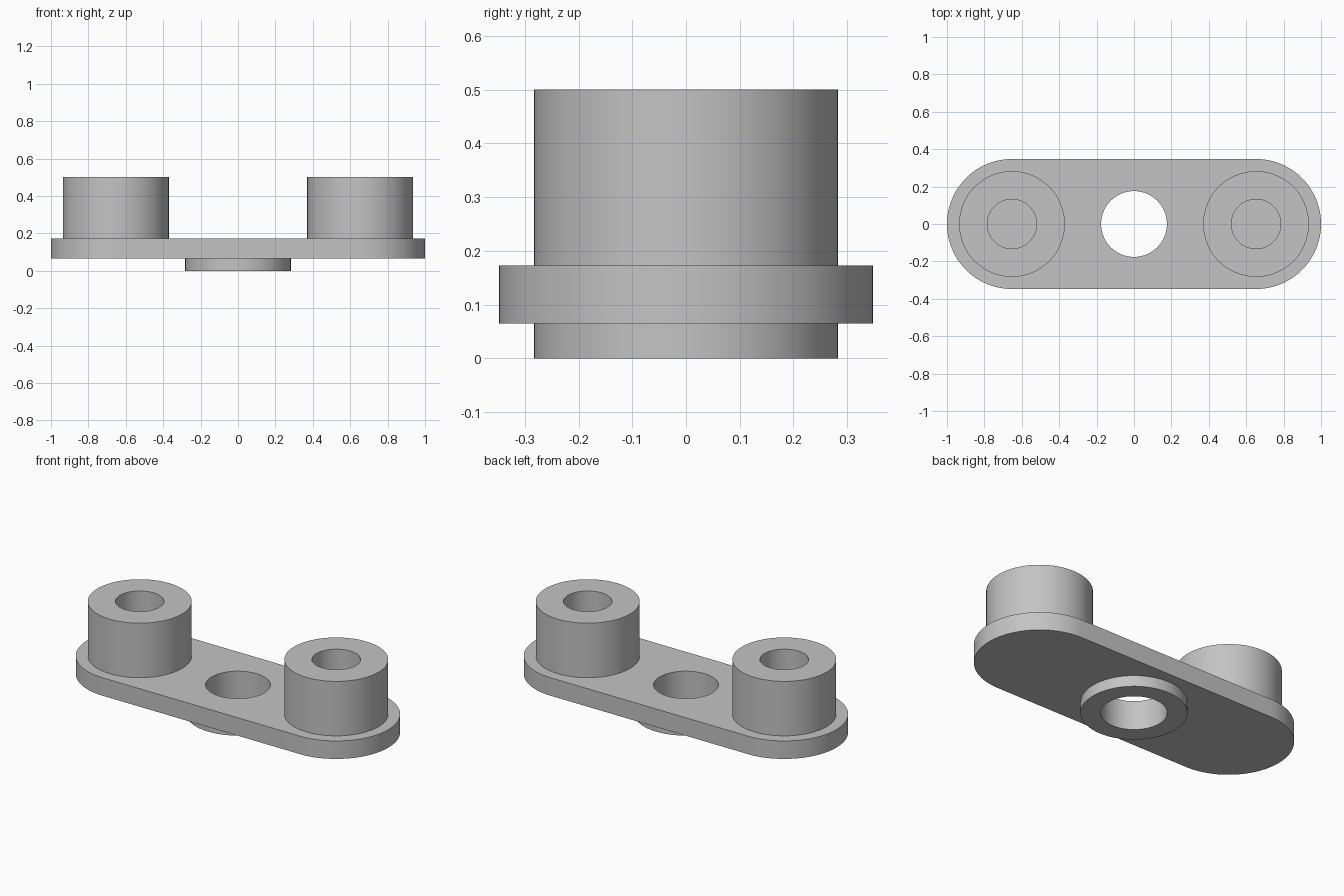
import bpy
import bmesh
from math import pi, cos, sin, radians

SEGMENTS = 96
PIN_X = 0.6525
PLATE_R = 0.3475
BOSS_R, BOSS_BORE = 0.2825, 0.132
CENTRE_BORE = 0.176
PLATE_BOTTOM, PLATE_TOP, BOSS_TOP = 0.065, 0.173, 0.5

cube = bpy.data.objects.get("Cube")
if cube:
    bpy.data.objects.remove(cube, do_unlink=True)

grey = bpy.data.materials.new("plain grey")
grey.use_nodes = True
colour = (0.55, 0.55, 0.55, 1)
grey.diffuse_color = colour
grey.node_tree.nodes["Principled BSDF"].inputs["Base Color"].default_value = colour


def finish(name, bm, x=0):
    mesh = bpy.data.meshes.new(name)
    bm.to_mesh(mesh)
    bm.free()
    mesh.materials.append(grey)
    obj = bpy.data.objects.new(name, mesh)
    obj.location.x = x
    bpy.context.collection.objects.link(obj)
    bpy.ops.object.select_all(action='DESELECT')
    obj.select_set(True)
    bpy.context.view_layer.objects.active = obj
    bpy.ops.object.shade_smooth_by_angle(angle=radians(30))
    return obj


def arc(x, r, start, end, steps):
    angles = [start + (end - start) * i / steps for i in range(steps + 1)]
    return [(x + r * cos(a), r * sin(a)) for a in angles]


def tube(name, x, bore, radius, z_open, z_end):
    """Turned sleeve, left open where it meets the plate."""
    profile = [(bore, z_open), (bore, z_end), (radius, z_end), (radius, z_open)]
    if z_end < z_open:
        profile.reverse()
    bm = bmesh.new()
    rings = [[bm.verts.new((px, py, z)) for px, py in arc(0, r, 0, 2 * pi, SEGMENTS)[:-1]]
             for r, z in profile]
    for a, b in zip(rings, rings[1:]):
        for j in range(SEGMENTS):
            k = (j + 1) % SEGMENTS
            bm.faces.new((a[j], b[j], b[k], a[k]))
    return finish(name, bm, x)


# Rounded link plate with a bore through its centre
bm = bmesh.new()
half = SEGMENTS // 2
outline = arc(PIN_X, PLATE_R, -pi / 2, pi / 2, half) + arc(-PIN_X, PLATE_R, pi / 2, 3 * pi / 2, half)
edges = []
for loop in (outline, arc(0, CENTRE_BORE, 0, 2 * pi, SEGMENTS)[:-1]):
    verts = [bm.verts.new((x, y, PLATE_BOTTOM)) for x, y in loop]
    edges += [bm.edges.new((v, verts[i - 1])) for i, v in enumerate(verts)]
bmesh.ops.triangle_fill(bm, edges=edges, use_beauty=True)
extruded = bmesh.ops.extrude_face_region(bm, geom=bm.faces[:], use_keep_orig=True)
top = [g for g in extruded["geom"] if isinstance(g, bmesh.types.BMVert)]
bmesh.ops.translate(bm, verts=top, vec=(0, 0, PLATE_TOP - PLATE_BOTTOM))
bmesh.ops.recalc_face_normals(bm, faces=bm.faces[:])
finish("link_plate", bm)

# Upper bosses with blind bores, and the lower collar
for side, sign in (("left", 1), ("right", -1)):
    tube(side + "_boss", sign * PIN_X, BOSS_BORE, BOSS_R, PLATE_TOP, BOSS_TOP)
tube("lower_collar", 0, CENTRE_BORE, BOSS_R, PLATE_BOTTOM, 0)
